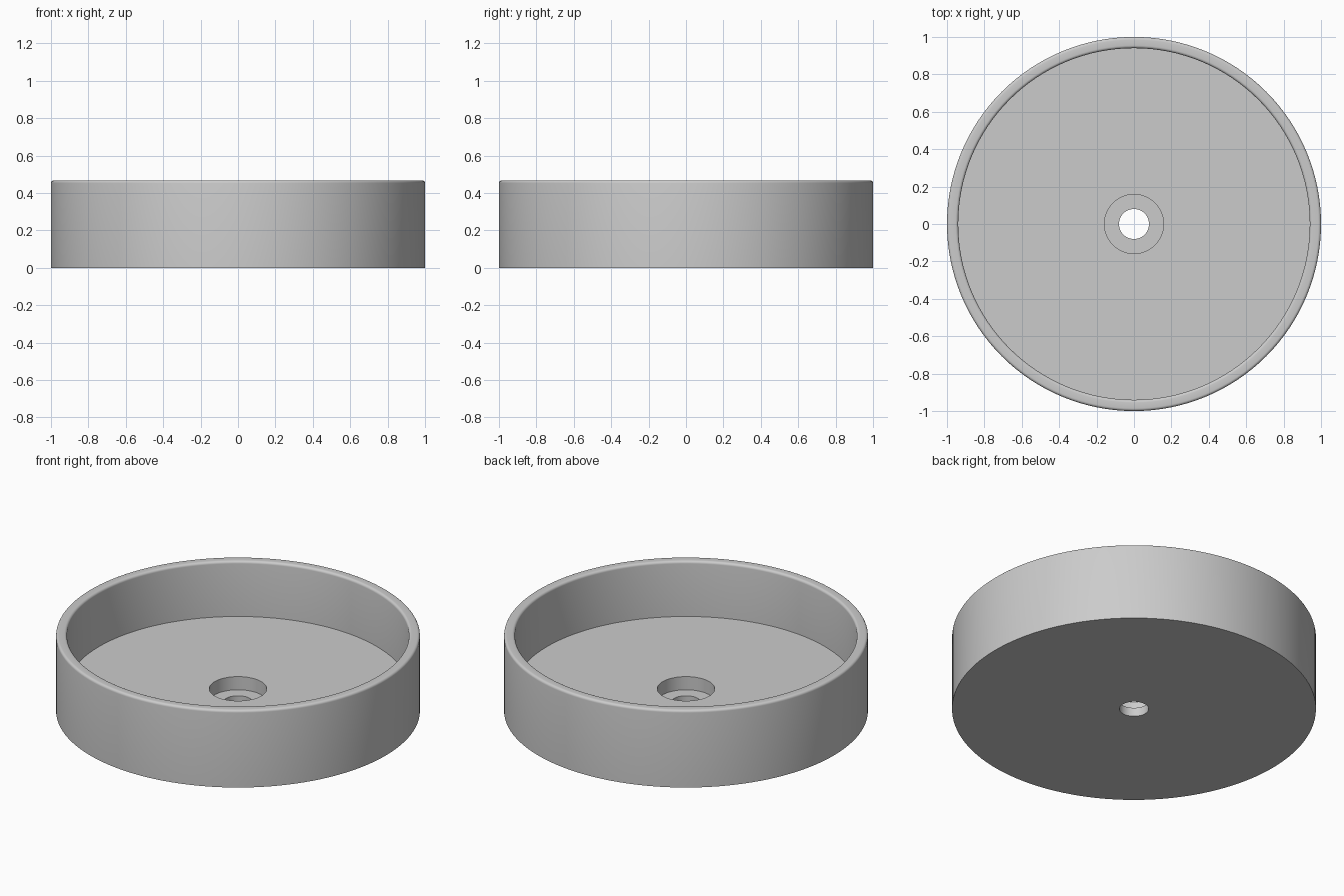
import bpy, bmesh, math

cube = bpy.data.objects.get("Cube")
if cube:
    bpy.data.objects.remove(cube, do_unlink=True)

# Dimensions
HEIGHT, FLOOR, LEDGE = 0.468, 0.133, 0.053
OUTER, INNER, RECESS, HOLE = 1.0, 0.94, 0.158, 0.08
FILLET, SEGMENTS = 0.015, 128


def corner(radius, start, end, steps=5):
    """Rounded rim corner between two angles in degrees."""
    for i in range(steps + 1):
        a = math.radians(start + (end - start) * i / steps)
        yield (radius + FILLET * math.cos(a), HEIGHT - FILLET + FILLET * math.sin(a))


# Basin cross-section: underside, outer wall, rim, inner wall, floor, drain
profile = [(HOLE, 0), (OUTER, 0)]
profile += corner(OUTER - FILLET, 0, 90)
profile += corner(INNER + FILLET, 90, 180)
profile += [(INNER, FLOOR), (RECESS, FLOOR), (RECESS, LEDGE), (HOLE, LEDGE)]

bm = bmesh.new()
verts = [bm.verts.new((r, 0, z)) for r, z in profile]
edges = [bm.edges.new((v, verts[(i + 1) % len(verts)])) for i, v in enumerate(verts)]
bmesh.ops.spin(bm, geom=verts + edges, cent=(0, 0, 0), axis=(0, 0, 1),
               angle=math.tau, steps=SEGMENTS, use_merge=True)
bmesh.ops.remove_doubles(bm, verts=bm.verts, dist=0.0001)
bmesh.ops.recalc_face_normals(bm, faces=bm.faces)
mesh = bpy.data.meshes.new("basin")
bm.to_mesh(mesh)
bm.free()

# Ceramic colour
gray = bpy.data.materials.new("light gray")
gray.use_nodes = True
color = (0.6, 0.6, 0.6, 1)
gray.diffuse_color = color
gray.node_tree.nodes["Principled BSDF"].inputs["Base Color"].default_value = color
mesh.materials.append(gray)

basin = bpy.data.objects.new("basin", mesh)
bpy.context.collection.objects.link(basin)
bpy.context.view_layer.objects.active = basin
basin.select_set(True)
bpy.ops.object.shade_smooth_by_angle(angle=math.radians(35))
